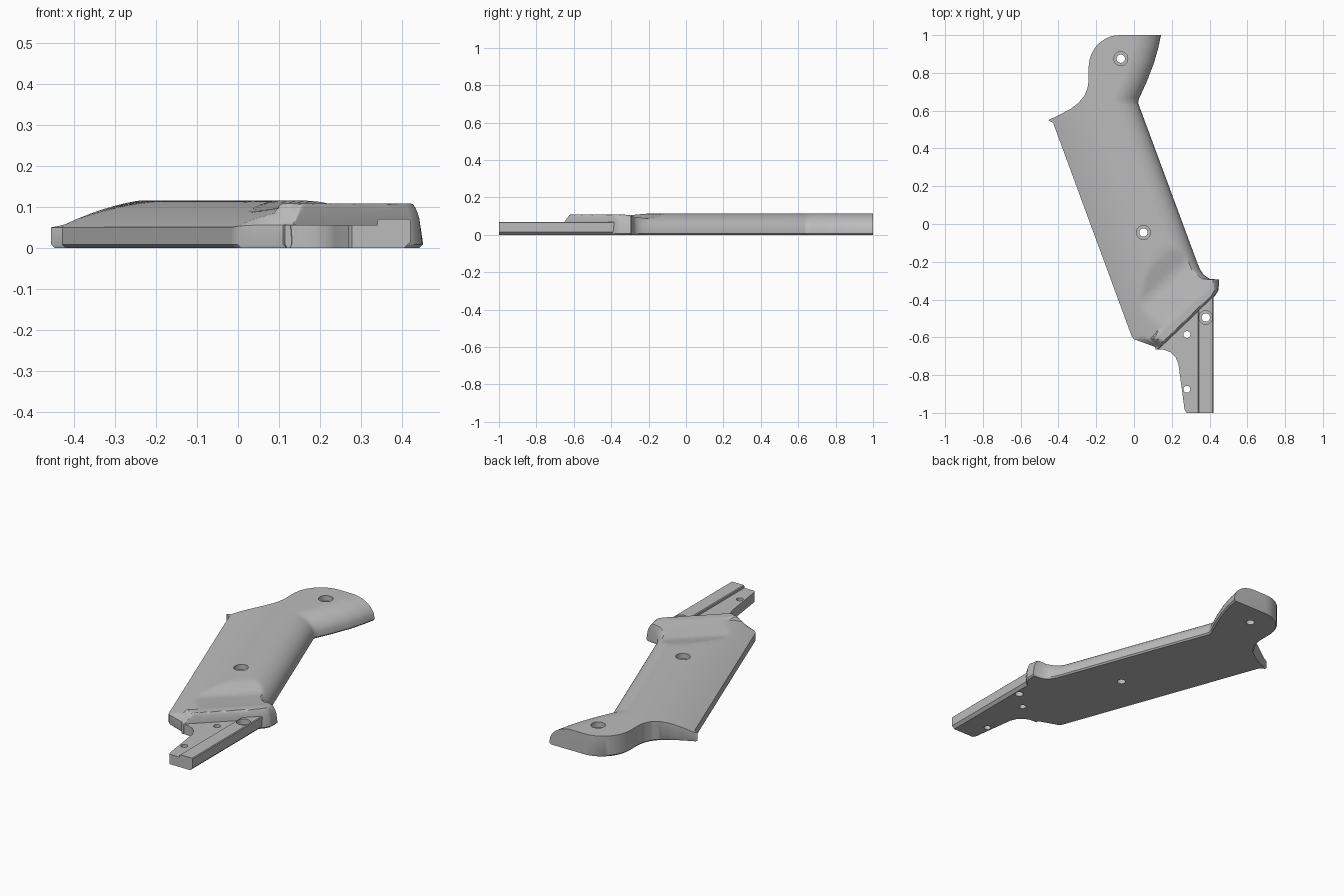
import bpy, bmesh, math

if "Cube" in bpy.data.objects:
    bpy.data.objects.remove(bpy.data.objects["Cube"])

grey = bpy.data.materials.new("plain_grey")
grey.use_nodes = True
grey.diffuse_color = (0.5, 0.5, 0.5, 1)
grey.node_tree.nodes["Principled BSDF"].inputs["Base Color"].default_value = (0.5, 0.5, 0.5, 1)

TOP, COLS = 0.115, 44


def interp(table, t):
    """Piecewise linear lookup in a list of (key, value)."""
    for (a, u), (b, v) in zip(table, table[1:]):
        if t <= b:
            return u + (v - u) * max(0, t - a) / (b - a)
    return table[-1][1]


def finish(name, bm):
    bmesh.ops.recalc_face_normals(bm, faces=bm.faces)
    mesh = bpy.data.meshes.new(name)
    bm.to_mesh(mesh)
    bm.free()
    mesh.materials.append(grey)
    ob = bpy.data.objects.new(name, mesh)
    bpy.context.collection.objects.link(ob)
    return ob


def loft(name, rings):
    """Closed solid through equal-length rings of points."""
    bm = bmesh.new()
    rows = [[bm.verts.new(p) for p in ring] for ring in rings]
    n = len(rows[0])
    for a, b in zip(rows, rows[1:]):
        for i in range(n):
            j = (i + 1) % n
            bm.faces.new((a[i], a[j], b[j], b[i]))
    bm.faces.new(rows[0])
    bm.faces.new(rows[-1])
    return finish(name, bm)


def drill(ob, x, y, radius, sink=0, top=TOP):
    """Through hole, with an optional wider counterbore at the top."""
    steps = [(radius, -0.1), (radius, 0.3)]
    if sink:
        steps = [(radius, -0.1), (radius, top - 0.03), (sink, top - 0.03), (sink, 0.3)]
    angles = [math.tau * k / 32 for k in range(32)]
    cutter = loft("hole_cutter", [[(x + r * math.cos(a), y + r * math.sin(a), z)
                                   for a in angles] for r, z in steps])
    mod = ob.modifiers.new("hole", "BOOLEAN")
    mod.operation, mod.solver, mod.object = "DIFFERENCE", "EXACT", cutter
    bpy.context.view_layer.objects.active = ob
    bpy.ops.object.modifier_apply(modifier=mod.name)
    bpy.data.objects.remove(cutter)


# Grip outline: left and right edge as functions of y
left_edge = [(-0.665, 0.115), (-0.65, 0.11), (-0.61, 0.0), (-0.595, -0.012),
             (0.535, -0.428), (0.55, -0.455), (0.575, -0.40), (0.61, -0.335),
             (0.64, -0.295), (0.68, -0.262), (0.72, -0.246), (0.76, -0.24)]
left_edge += [(0.83 + 0.17 * math.sin(a), -0.075 - 0.165 * math.cos(a))
              for a in [math.pi / 2 * k / 12 for k in range(13)]]
right_edge = [(-0.665, 0.13), (-0.38, 0.43), (-0.35, 0.448), (-0.295, 0.45),
              (-0.29, 0.40), (-0.27, 0.37), (-0.24, 0.35), (-0.20, 0.333),
              (0.64, 0.022), (0.66, 0.025), (0.75, 0.066), (0.85, 0.105),
              (0.93, 0.128), (1.0, 0.143)]
# Height across the diagonal collar: ridge, valley, then full thickness
valley = [(0, 0.108), (0.05, 0.108), (0.10, 0.101), (0.22, 0.088),
          (0.25, 0.09), (0.34, 0.112), (0.38, TOP)]
round_width = [(-0.36, 0.03), (-0.31, 0.05), (-0.22, 0.13), (1, 0.13)]


def height(x, y, xr):
    # long soft shoulder on the left side
    d = 0.939 * (x + 0.428) + 0.345 * (y - 0.535)
    t = min(1, max(0, d / 0.26))
    shoulder = 0.05 + 0.065 * (1 - (1 - t) ** 1.8)
    # rounded right side
    w = interp(round_width, y)
    t = min(1, max(0, 0.94 * (xr - x) / w))
    side = 0.015 + 0.1 * math.sqrt(1 - (1 - t) ** 2)
    # collar, and slope up from the lower end
    f = -0.678 * (x - 0.12) + 0.735 * (y + 0.665)
    e = max(0, 0.342 * x + 0.94 * (y + 0.61))
    collar = interp(valley, max(0, f))
    if f < 0.06:
        shoulder = TOP
    end = 0.055 + e * interp([(0.05, 1.3), (0.1, 0.6)], f)
    return min(TOP, shoulder, side, collar, end)


ys = sorted({round(k, 4) for k, _ in left_edge + right_edge}
            | {round(-0.66 + 0.0185 * k, 4) for k in range(90)})
rings = []
for y in ys:
    xl, xr = interp(left_edge, y), interp(right_edge, y)
    c = min(0.008, (xr - xl) / 4)
    ring = [(xl + c, y, 0), (xl, y, 0.008)]
    for i in range(COLS + 1):
        u = i / COLS
        u = 0.5 * u + 0.25 * (1 - math.cos(math.pi * u))
        x = xl + (xr - xl) * u
        ring.append((x, y, height(x, y, xr)))
    rings.append(ring + [(xr, y, 0.008), (xr - c, y, 0)])
grip = loft("grip_body", rings)
drill(grip, -0.07, 0.875, 0.022, 0.037)
drill(grip, 0.05, -0.045, 0.022, 0.037)

# Mounting tab: thin plate with a concave left side
plate = [(0.12, -0.663), (0.16, -0.666), (0.195, -0.68), (0.22, -0.705),
         (0.235, -0.74), (0.268, -0.985), (0.278, -1.0), (0.345, -1.0),
         (0.345, -0.44), (0.15, -0.625)]
tab = loft("tab_plate", [[(x, y, z) for x, y in plate] for z in (0, 0.055)])
drill(tab, 0.28, -0.585, 0.018)
drill(tab, 0.28, -0.875, 0.018)

# Raised rail along the tab, chamfered underneath
section = [(0.34, 0), (0.405, 0), (0.42, 0.015), (0.42, 0.066),
           (0.416, 0.07), (0.344, 0.07), (0.34, 0.066)]
rail = loft("tab_rail", [[(x, y, z) for x, z in section] for y in (-1, -0.385)])
drill(rail, 0.38, -0.495, 0.022, 0.036, 0.07)

for ob in (grip, tab, rail):
    bpy.ops.object.select_all(action="DESELECT")
    ob.select_set(True)
    bpy.context.view_layer.objects.active = ob
    bpy.ops.object.shade_smooth_by_angle(angle=math.radians(32))
